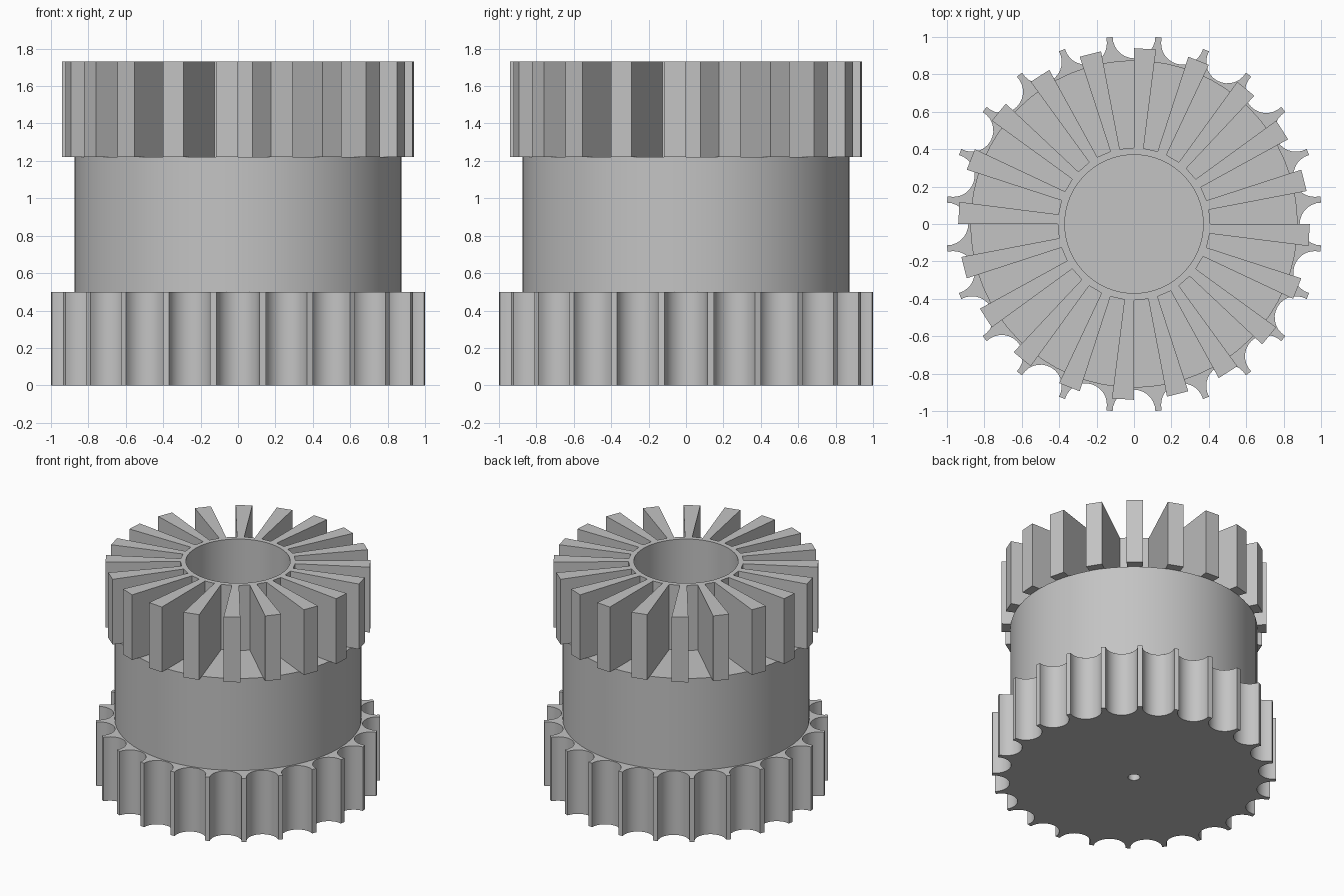
import bpy, bmesh
from math import sin, cos, pi, radians
from mathutils import Vector

cube = bpy.data.objects.get("Cube")
if cube:
    bpy.data.objects.remove(cube, do_unlink=True)

grey = bpy.data.materials.new("plain_grey")
grey.use_nodes = True
COLOUR = (0.55, 0.55, 0.55, 1)
grey.diffuse_color = COLOUR
grey.node_tree.nodes["Principled BSDF"].inputs["Base Color"].default_value = COLOUR


def polar(r, a):
    return Vector((r * cos(a), r * sin(a)))


def circle(r, n):
    return [polar(r, 2 * pi * i / n) for i in range(n)]


def prism(name, loops, z0, z1):
    """Extrude a filled 2D outline, with any inner loops left as holes."""
    curve = bpy.data.curves.new(name, 'CURVE')
    curve.dimensions = '2D'
    curve.fill_mode = 'BOTH'
    curve.extrude = (z1 - z0) / 2
    for loop in loops:
        spline = curve.splines.new('POLY')
        spline.points.add(len(loop) - 1)
        for point, co in zip(spline.points, loop):
            point.co = (co.x, co.y, 0, 1)
        spline.use_cyclic_u = True
    obj = bpy.data.objects.new(name, curve)
    bpy.context.collection.objects.link(obj)
    obj.location.z = (z0 + z1) / 2
    bpy.ops.object.select_all(action='DESELECT')
    obj.select_set(True)
    bpy.context.view_layer.objects.active = obj
    bpy.ops.object.convert(target='MESH')
    obj = bpy.context.view_layer.objects.active
    # Weld caps to walls and tidy the normals
    bm = bmesh.new()
    bm.from_mesh(obj.data)
    bmesh.ops.remove_doubles(bm, verts=bm.verts, dist=0.0005)
    bmesh.ops.recalc_face_normals(bm, faces=bm.faces)
    bm.to_mesh(obj.data)
    bm.free()
    obj.data.materials.clear()
    obj.data.materials.append(grey)
    bpy.ops.object.shade_smooth_by_angle(angle=radians(30))
    return obj


# Scalloped base wheel: round bites centred near the rim, narrow flat tips
TEETH, BITE, STEPS = 24, 0.114, 14
base_outline = []
for i in range(TEETH):
    a = 2 * pi * i / TEETH
    centre = polar(1.0, a)
    for s in range(STEPS + 1):
        base_outline.append(centre + polar(BITE, a - pi / 2 - pi * s / STEPS))
prism("base_wheel", [base_outline, circle(0.043, 24)], 0, 0.5)

# Plain drum between the wheels
prism("drum", [circle(0.875, 64)], 0.5, 1.22)

# Finned top wheel: wedge fins on a thin collar around the bore
FINS = 20
pitch = 2 * pi / FINS
fin_outline = []
for i in range(FINS):
    start, end = i * pitch - pitch * 0.4, i * pitch
    fin_outline += [polar(0.408, start), polar(0.94, start),
                    polar(0.94, end), polar(0.408, end)]
prism("finned_wheel", [fin_outline, circle(0.37, 64)], 1.22, 1.73)
